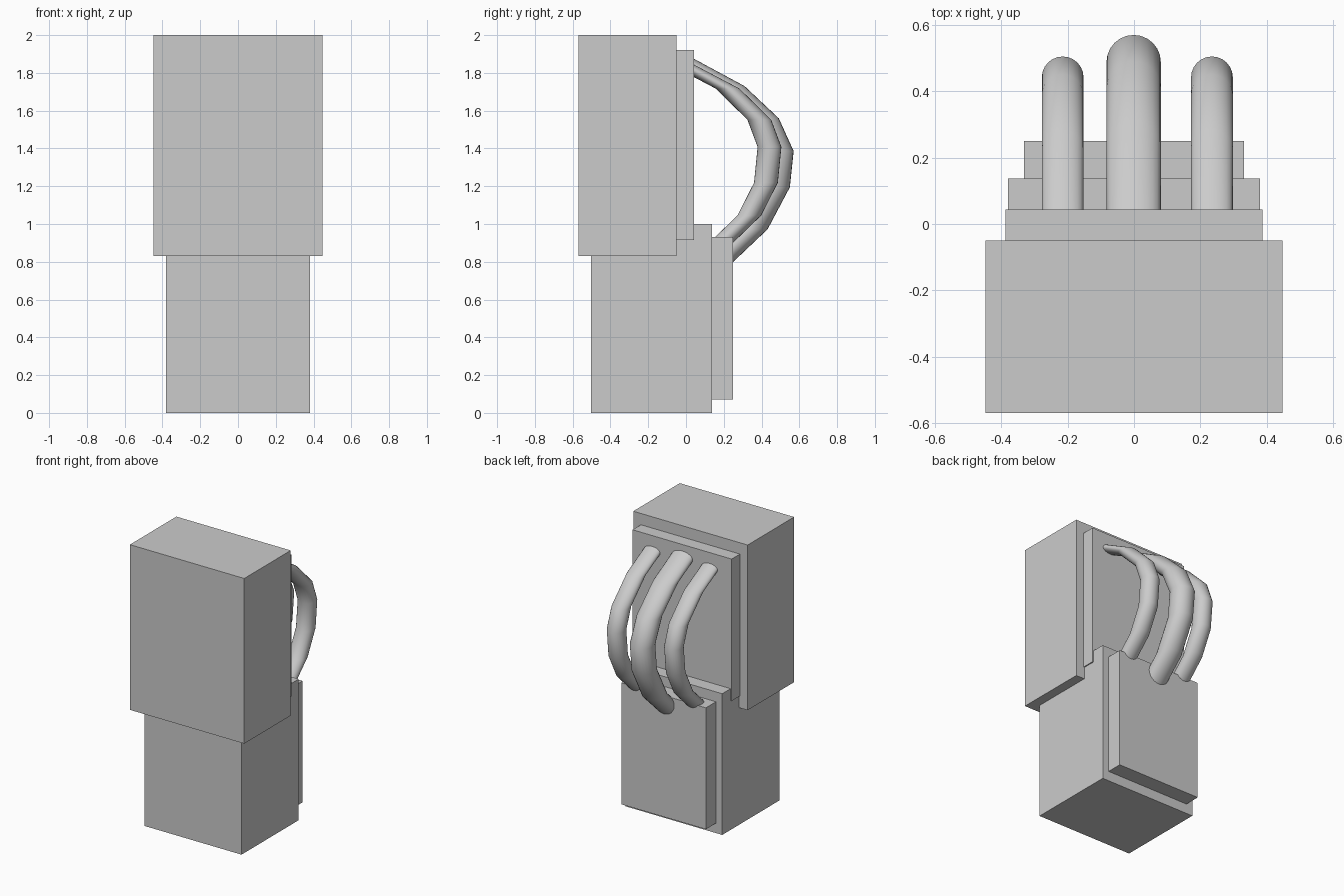
import bpy, bmesh, math

if "Cube" in bpy.data.objects:
    bpy.data.objects.remove(bpy.data.objects["Cube"])


def box(name, x, y0, y1, z0, z1):
    """Box symmetric in x, given its y and z limits."""
    bpy.ops.mesh.primitive_cube_add(size=1, location=(0, (y0 + y1) / 2, (z0 + z1) / 2))
    ob = bpy.context.object
    ob.name = name
    ob.scale = (2 * x, y1 - y0, z1 - z0)
    bpy.ops.object.transform_apply(location=False, rotation=False, scale=True)
    return ob


def tube(name, x, radius, path, sides=24):
    """Bowed tube: level circular rings shifted along a (y, z) path."""
    bm = bmesh.new()
    rings = []
    for y, z in path:
        rings.append([bm.verts.new((x + radius * math.cos(a), y + radius * math.sin(a), z))
                      for a in (2 * math.pi * i / sides for i in range(sides))])
    for r0, r1 in zip(rings, rings[1:]):
        for i in range(sides):
            j = (i + 1) % sides
            bm.faces.new((r0[i], r0[j], r1[j], r1[i])).smooth = True
    bm.faces.new(rings[0])
    bm.faces.new(rings[-1])
    bmesh.ops.recalc_face_normals(bm, faces=bm.faces[:])
    mesh = bpy.data.meshes.new(name)
    bm.to_mesh(mesh)
    bm.free()
    ob = bpy.data.objects.new(name, mesh)
    bpy.context.collection.objects.link(ob)
    return ob


# Main blocks
box("upper_block", 0.448, -0.57, -0.05, 0.83, 2.0)
box("lower_block", 0.38, -0.503, 0.137, 0.0, 1.0)

# Raised back plates
box("upper_plate", 0.388, -0.06, 0.043, 0.915, 1.92)
box("lower_plate", 0.331, 0.12, 0.25, 0.07, 0.93)

# Tubes joining the plates
side_path = [(-0.04, 1.854), (0.22, 1.717), (0.388, 1.552), (0.442, 1.408),
             (0.423, 1.218), (0.335, 1.045), (0.173, 0.888)]
centre_path = [(-0.05, 1.88), (0.228, 1.73), (0.409, 1.56), (0.488, 1.386),
               (0.468, 1.195), (0.35, 0.972), (0.155, 0.787)]
tube("centre_tube", -0.001, 0.082, centre_path)
tube("left_tube", -0.215, 0.063, side_path)
tube("right_tube", 0.235, 0.063, side_path)
